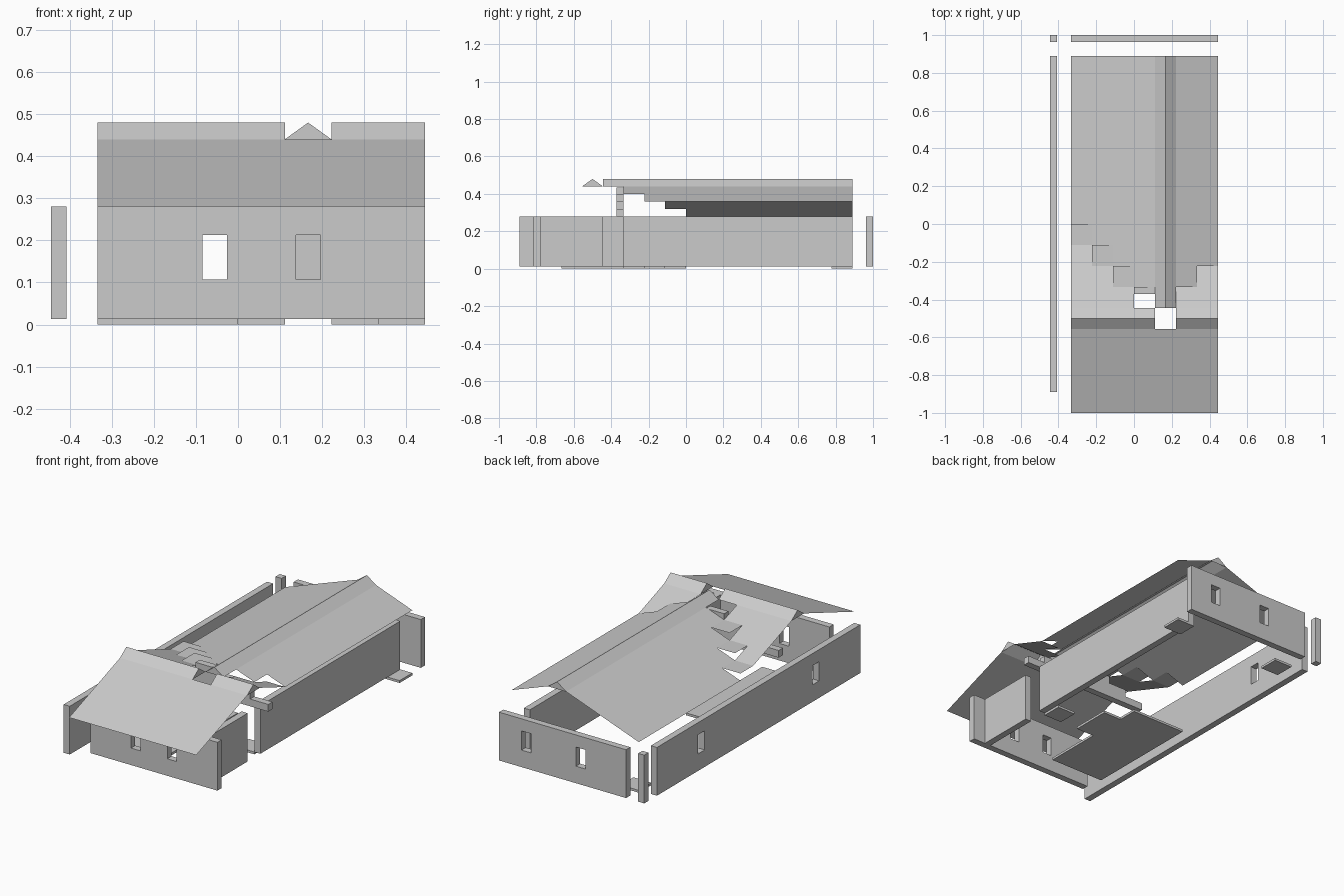
import bpy, bmesh
from mathutils import Vector

if "Cube" in bpy.data.objects:
    bpy.data.objects.remove(bpy.data.objects["Cube"])

C = 1 / 9            # module of the building grid
T = C / 3            # wall thickness
Z0, Z1 = 0.013, 0.28  # wall bottom and top
R = 0.04             # roof rise per module


def finish(name, bm):
    bmesh.ops.remove_doubles(bm, verts=bm.verts, dist=1e-5)
    bmesh.ops.recalc_face_normals(bm, faces=bm.faces)
    mesh = bpy.data.meshes.new(name)
    bm.to_mesh(mesh)
    bm.free()
    obj = bpy.data.objects.new(name, mesh)
    bpy.context.collection.objects.link(obj)
    return obj


def face(bm, pts):
    bm.faces.new([bm.verts.new(p) for p in pts])


def add_box(bm, lo, hi):
    verts = bmesh.ops.create_cube(bm, size=1)["verts"]
    for v in verts:
        v.co = [(a + b) / 2 + c * (b - a) for a, b, c in zip(lo, hi, v.co)]


def box(name, lo, hi):
    bm = bmesh.new()
    add_box(bm, lo, hi)
    return finish(name, bm)


def wall(name, along_x, a, b, offset, windows=()):
    """Wall panel on a line from a to b, with window openings left out."""
    bm = bmesh.new()
    cuts = [a, b]
    for w in windows:
        cuts += [w - 0.029, w + 0.029]
    cuts.sort()
    rows = [Z0, 0.107, 0.213, Z1]
    for i in range(len(cuts) - 1):
        for j in range(3):
            if i % 2 and j == 1:
                continue
            ring = [(cuts[i], rows[j]), (cuts[i + 1], rows[j]),
                    (cuts[i + 1], rows[j + 1]), (cuts[i], rows[j + 1])]
            face(bm, [(u, offset, z) if along_x else (offset, u, z) for u, z in ring])
    bmesh.ops.remove_doubles(bm, verts=bm.verts, dist=1e-5)
    new = bmesh.ops.extrude_face_region(bm, geom=bm.faces[:])["geom"]
    shift = Vector((0, T, 0)) if along_x else Vector((T, 0, 0))
    for v in new:
        if isinstance(v, bmesh.types.BMVert):
            v.co += shift
    return finish(name, bm)


# Walls
wall("front_wall", True, -3 * C, 4 * C, -7 * C - T, (-C / 2, 1.5 * C))
wall("back_wall", True, -3 * C, 4 * C, 9 * C - T, (-C / 2, 2.5 * C))
wall("left_wall", False, -8 * C, 8 * C, -4 * C, (-4.5 * C, 4.5 * C))
wall("right_wall_front", False, -7 * C, -4 * C, 3 * C)
wall("right_wall_back", False, -3 * C, 8 * C, 3 * C)
box("corner_post", (-4 * C, 9 * C - T, Z0), (-4 * C + T, 9 * C, Z1))

# Stepped gable wall carried inside on a long beam
for k in range(4):
    box(f"gable_step_{k}", ((-3 + k) * C, -3 * C - T, Z1 + R * k),
        ((4 - k) * C, -3 * C, Z1 + R * (k + 1) - (0.006 if k == 3 else 0)))

# Floor slabs (module coordinates)
for i, (x0, y0, x1, y1) in enumerate([(-3, -6, 0, 0), (0, -3, 1, -1), (2, -3, 3, -2),
                                      (3, 7, 4, 8), (-3, 7, -2, 8)]):
    box(f"floor_slab_{i}", (x0 * C, y0 * C, 0), (x1 * C, y1 * C, Z0))


def sheet(bm, x0, y0, x1, y1, zsw, zse, zne, znw):
    """Thin roof patch in module coordinates; heights count roof steps."""
    face(bm, [(x * C, y * C, Z1 + R * z) for x, y, z in
              ((x0, y0, zsw), (x1, y0, zse), (x1, y1, zne), (x0, y1, znw))])


# Front wing roof: front slope and stepped rear slope
bm = bmesh.new()
sheet(bm, -3, -9, 4, -5, 0, 0, 4, 4)
for x, n in ((-3, 3), (-2, 2), (-1, 1), (2, 1), (3, 2)):
    sheet(bm, x, -4, x + 1, -4 + n, 4, 4, 4 - n, 4 - n)
finish("front_wing_roof", bm)

# Main roof: left slope columns start in steps, right slope is shorter
bm = bmesh.new()
for x, y, l, r in ((-3, 0, 0, 1), (-2, -1, 1, 2), (-1, -2, 2, 3), (0, -3, 3, 4),
                   (2, -3, 4, 3), (3, -2, 3, 2)):
    sheet(bm, x, y, x + 1, 8, l, r, r, l)
finish("main_roof", bm)

# Valley pieces between the two left-hand slopes
bm = bmesh.new()
for k in range(3):
    sheet(bm, -3 + k, -1 - k, -2 + k, -k, k + 1, k + 1, k + 1, k + 1)
finish("valley_pieces", bm)


def ridge(name, along_x, a, b, start):
    """Ridge cap one module wide, closed with triangles at both ends."""
    def p(u, w, z):
        return (u * C, w * C, Z1 + R * z) if along_x else (w * C, u * C, Z1 + R * z)
    bm = bmesh.new()
    s, m, e = start, start + 0.5, start + 1
    face(bm, [p(a, s, 4), p(b, s, 4), p(b, m, 5), p(a, m, 5)])
    face(bm, [p(a, m, 5), p(b, m, 5), p(b, e, 4), p(a, e, 4)])
    for u in (a, b):
        face(bm, [p(u, s, 4), p(u, e, 4), p(u, m, 5)])
    finish(name, bm)


ridge("front_ridge_left", True, -3, 1, -5)
ridge("front_ridge_right", True, 2, 4, -5)
ridge("main_ridge", False, -4, 8, 1)
